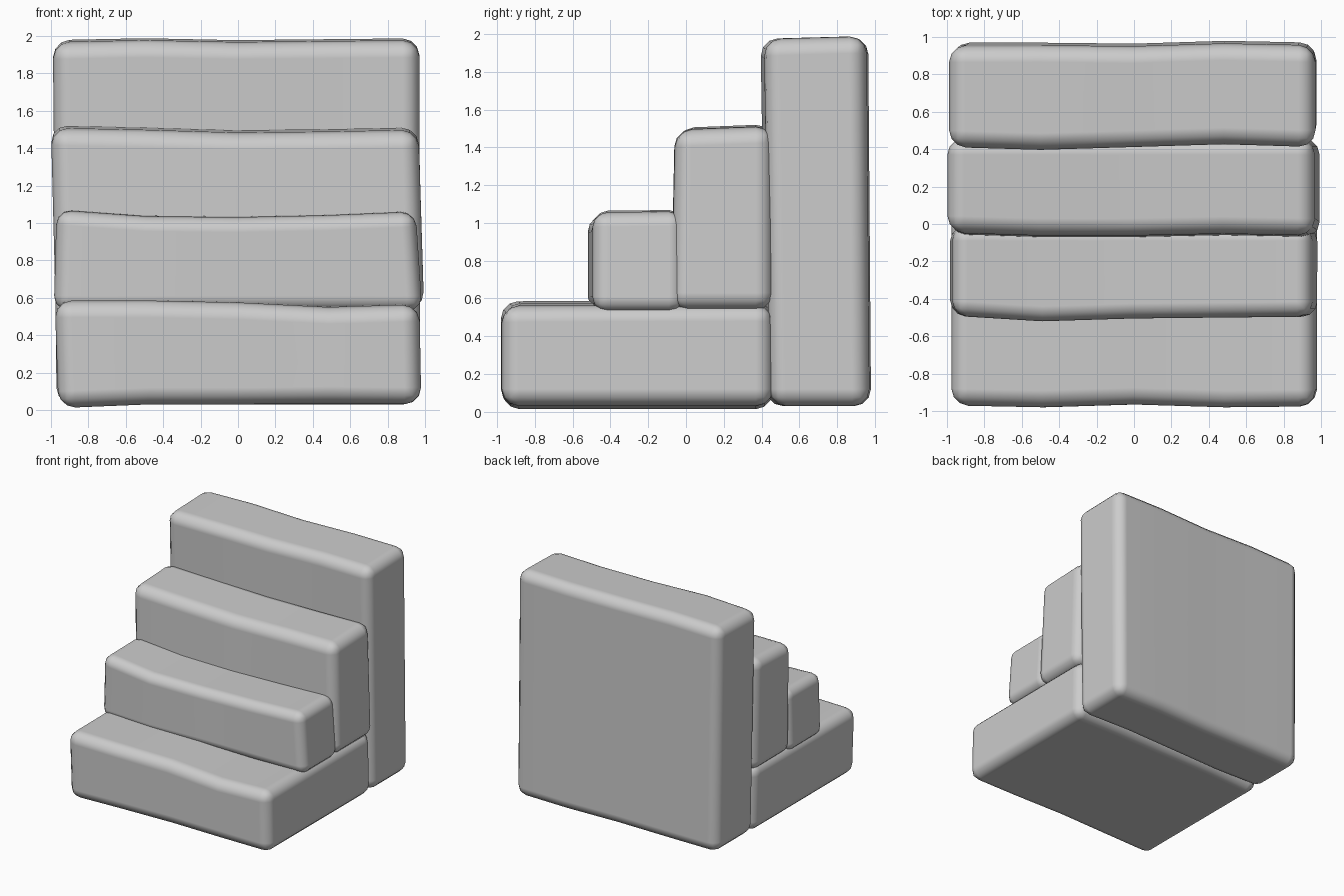
import bpy, bmesh

cube = bpy.data.objects.get("Cube")
if cube:
    bpy.data.objects.remove(cube, do_unlink=True)

stone = bpy.data.materials.new("stone grey")
stone.use_nodes = True
GREY = (0.6, 0.6, 0.6, 1)
stone.diffuse_color = GREY
stone.node_tree.nodes["Principled BSDF"].inputs["Base Color"].default_value = GREY


def block(name, x_low, x_high, front, front_lean, back, back_lean, bottom, top, top_lean, bevel):
    """Worn block: section corners follow wavy front, top and bottom lines.
    Each x pair is (left end, right end); leans shift the opposite edge."""
    bm = bmesh.new()
    rings = []
    for i in range(5):
        t = i / 4
        xb = x_low[0] + (x_low[1] - x_low[0]) * t
        xt = x_high[0] + (x_high[1] - x_high[0]) * t
        corners = [(xb, front[i] + front_lean, bottom[i]),
                   (xb, back[i], bottom[i]),
                   (xt, back[i] + back_lean, top[i] + top_lean),
                   (xt, front[i], top[i])]
        rings.append([bm.verts.new(c) for c in corners])
    for a, b in zip(rings, rings[1:]):
        for j in range(4):
            k = (j + 1) % 4
            bm.faces.new((a[j], a[k], b[k], b[j]))
    bm.faces.new(rings[0])
    bm.faces.new(rings[-1][::-1])
    bmesh.ops.recalc_face_normals(bm, faces=bm.faces)
    mesh = bpy.data.meshes.new(name)
    bm.to_mesh(mesh)
    bm.free()
    mesh.materials.append(stone)
    mesh.shade_smooth()
    ob = bpy.data.objects.new(name, mesh)
    bpy.context.collection.objects.link(ob)
    # Rounded edges
    mod = ob.modifiers.new("rounded edges", "BEVEL")
    mod.width = bevel
    mod.segments = 3
    mod.limit_method = "ANGLE"
    mod.angle_limit = 0.8
    mod.harden_normals = True
    return ob


# Wide bottom step
block("bottom_step", (-0.96, 0.98), (-0.98, 0.97),
      [-0.97, -0.98, -0.965, -0.98, -0.975], 0.0,
      [0.46] * 5, 0.0,
      [0.01, 0.03, 0.03, 0.035, 0.03],
      [0.585, 0.585, 0.575, 0.55, 0.565], 0.005, 0.09)

# Second step
block("second_step", (-0.985, 0.985), (-0.97, 0.95),
      [-0.49, -0.52, -0.505, -0.5, -0.495], 0.0,
      [-0.01] * 5, 0.0,
      [0.53] * 5,
      [1.07, 1.035, 1.03, 1.04, 1.06], 0.005, 0.08)

# Third step
block("third_step", (-0.975, 0.995), (-1.0, 0.965),
      [-0.045, -0.06, -0.06, -0.05, -0.06], -0.02,
      [0.46] * 5, 0.0,
      [0.54] * 5,
      [1.505, 1.495, 1.48, 1.485, 1.495], 0.02, 0.09)

# Tall back step
block("back_step", (-0.97, 0.975), (-0.99, 0.97),
      [0.41, 0.395, 0.41, 0.425, 0.41], 0.03,
      [0.97, 0.97, 0.965, 0.98, 0.97], -0.015,
      [0.03] * 5,
      [1.965, 1.975, 1.965, 1.97, 1.975], 0.015, 0.09)
